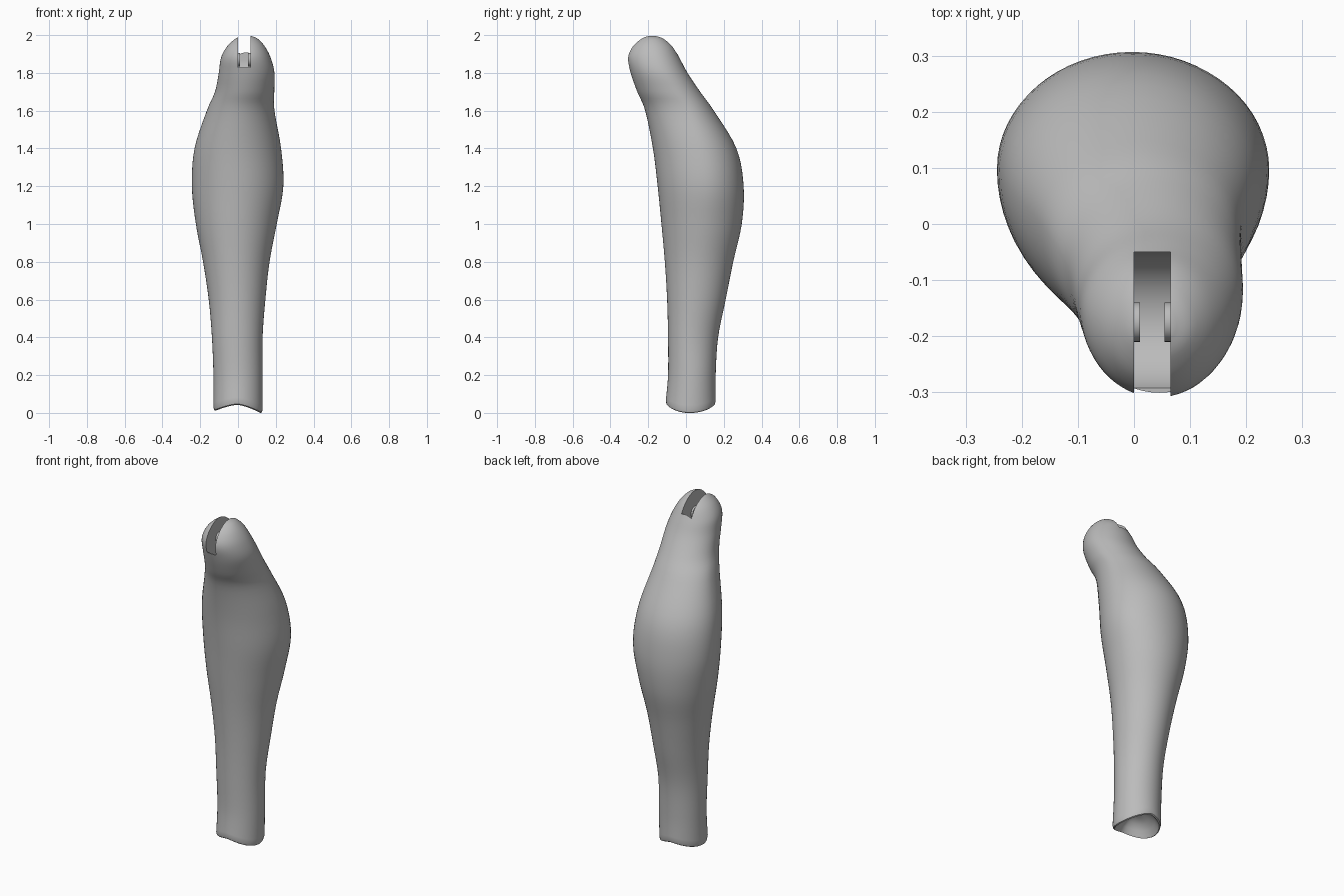
import bpy, bmesh
from math import sin, cos, pi, radians

default = bpy.data.objects.get("Cube")
if default:
    bpy.data.objects.remove(default)

SIDES, STEPS = 64, 5

grey = bpy.data.materials.new("plain grey")
grey.use_nodes = True
grey.diffuse_color = (0.5, 0.5, 0.5, 1)
grey.node_tree.nodes["Principled BSDF"].inputs["Base Color"].default_value = (0.5, 0.5, 0.5, 1)


def make_object(name, bm):
    bmesh.ops.recalc_face_normals(bm, faces=bm.faces[:])
    mesh = bpy.data.meshes.new(name)
    bm.to_mesh(mesh)
    bm.free()
    mesh.materials.append(grey)
    obj = bpy.data.objects.new(name, mesh)
    bpy.context.collection.objects.link(obj)
    return obj


def smooth(obj):
    bpy.ops.object.select_all(action="DESELECT")
    obj.select_set(True)
    bpy.context.view_layer.objects.active = obj
    bpy.ops.object.shade_smooth_by_angle(angle=radians(35))


def spline(rows, steps):
    """Smooth curve through every row of section values."""
    out = []
    for i in range(len(rows) - 1):
        a, b, c, d = (rows[min(max(j, 0), len(rows) - 1)] for j in range(i - 1, i + 3))
        for k in range(steps):
            t = k / steps
            out.append([q + t / 2 * (r - p + t * (2*p - 5*q + 4*r - s + t * (3*(q - r) + s - p)))
                        for p, q, r, s in zip(a, b, c, d)])
    return out + [rows[-1]]


# Leg sections: height, right edge, left edge, front edge, back edge, y of widest line
sections = [
    (0.04, -.13, .13, -.107, .157, .02),
    (0.2, -.13, .13, -.095, .157, .03),
    (0.4, -.138, .13, -.095, .17, .03),
    (0.6, -.155, .145, -.1, .21, .05),
    (0.8, -.185, .167, -.112, .25, .07),
    (1.0, -.223, .205, -.13, .295, .09),
    (1.2, -.244, .24, -.15, .305, .1),
    (1.4, -.23, .228, -.175, .267, .07),
    (1.6, -.165, .193, -.216, .147, .0),
    (1.7, -.122, .192, -.258, .075, -.07),
    (1.8, -.102, .193, -.293, .008, -.13),
    (1.88, -.09, .173, -.309, -.035, -.16),
    (1.94, -.058, .142, -.284, -.07, -.175),
    (1.98, -.015, .105, -.24, -.115, -.18),
    (1.995, .015, .072, -.208, -.15, -.18),
]


def ring(bm, section, scale=1.0, lift=0.0):
    """Egg-shaped section; near the ankle the sides dip below front and back."""
    z, x0, x1, y0, y1, yw = section
    cx, hw = (x0 + x1) / 2, (x1 - x0) / 2
    fade = max(0, 1 - z / 0.2)
    verts = []
    for i in range(SIDES):
        c, s = cos(2*pi*i / SIDES), sin(2*pi*i / SIDES)
        depth = y1 - yw if s > 0 else yw - y0
        dip = fade * (.03 - .05 * abs(c)**1.5 - .008 * c) * scale
        verts.append(bm.verts.new((cx + hw*c*scale, yw + depth*s*scale, z + lift + dip)))
    return verts


# Leg body, from the hole in the ankle socket, round the rim and up to the knee
bm = bmesh.new()
base = sections[0]
inner = [(.1, .14), (.1, .065), (.3, .06), (.55, .042), (.75, .014), (.86, -.01),
         (.92, -.02), (.97, -.016)]
rings = [ring(bm, base, s, z) for s, z in inner]
rings += [ring(bm, row) for row in spline(sections, STEPS)]
for low, high in zip(rings, rings[1:]):
    for i in range(SIDES):
        j = (i + 1) % SIDES
        bm.faces.new((low[i], low[j], high[j], high[i]))
bm.faces.new(rings[0])
tip = bm.verts.new((.043, -.18, 2))
for i in range(SIDES):
    bm.faces.new((rings[-1][i], rings[-1][(i + 1) % SIDES], tip))
leg = make_object("lower_leg", bm)

# Knee slot: round floor about the pivot, open to the front and top
PIVOT_Y, PIVOT_Z, RADIUS = -.175, 1.87, .125
SLOT = (0.0, .065)
arc = [radians(-a) for a in range(0, 161, 5)]
profile = [(PIVOT_Y + RADIUS * cos(a), PIVOT_Z + RADIUS * sin(a)) for a in arc]
profile += [(-.4, profile[-1][1]), (-.4, 2.1), (PIVOT_Y + RADIUS, 2.1)]
bm = bmesh.new()
face = bm.faces.new([bm.verts.new((SLOT[0], y, z)) for y, z in profile])
moved = bmesh.ops.extrude_face_region(bm, geom=[face])["geom"]
bmesh.ops.translate(bm, vec=(SLOT[1] - SLOT[0], 0, 0),
                    verts=[v for v in moved if isinstance(v, bmesh.types.BMVert)])
cutter = make_object("slot_cutter", bm)
cutter.hide_render = True
cutter.hide_viewport = True

cut = leg.modifiers.new("knee slot", "BOOLEAN")
cut.operation = "DIFFERENCE"
cut.solver = "EXACT"
cut.object = cutter
bpy.context.view_layer.update()
cut_mesh = bpy.data.meshes.new_from_object(leg.evaluated_get(bpy.context.evaluated_depsgraph_get()))
leg.modifiers.clear()
leg.data = cut_mesh
bpy.data.objects.remove(cutter)
smooth(leg)

# Round pivot bosses on both slot walls
for name, x in (("right_pivot_boss", SLOT[0] + .004), ("left_pivot_boss", SLOT[1] - .004)):
    bpy.ops.mesh.primitive_cylinder_add(vertices=32, radius=.035, depth=.014,
                                        location=(x, PIVOT_Y, PIVOT_Z), rotation=(0, pi / 2, 0))
    boss = bpy.context.object
    boss.name = name
    boss.data.materials.append(grey)
    smooth(boss)
